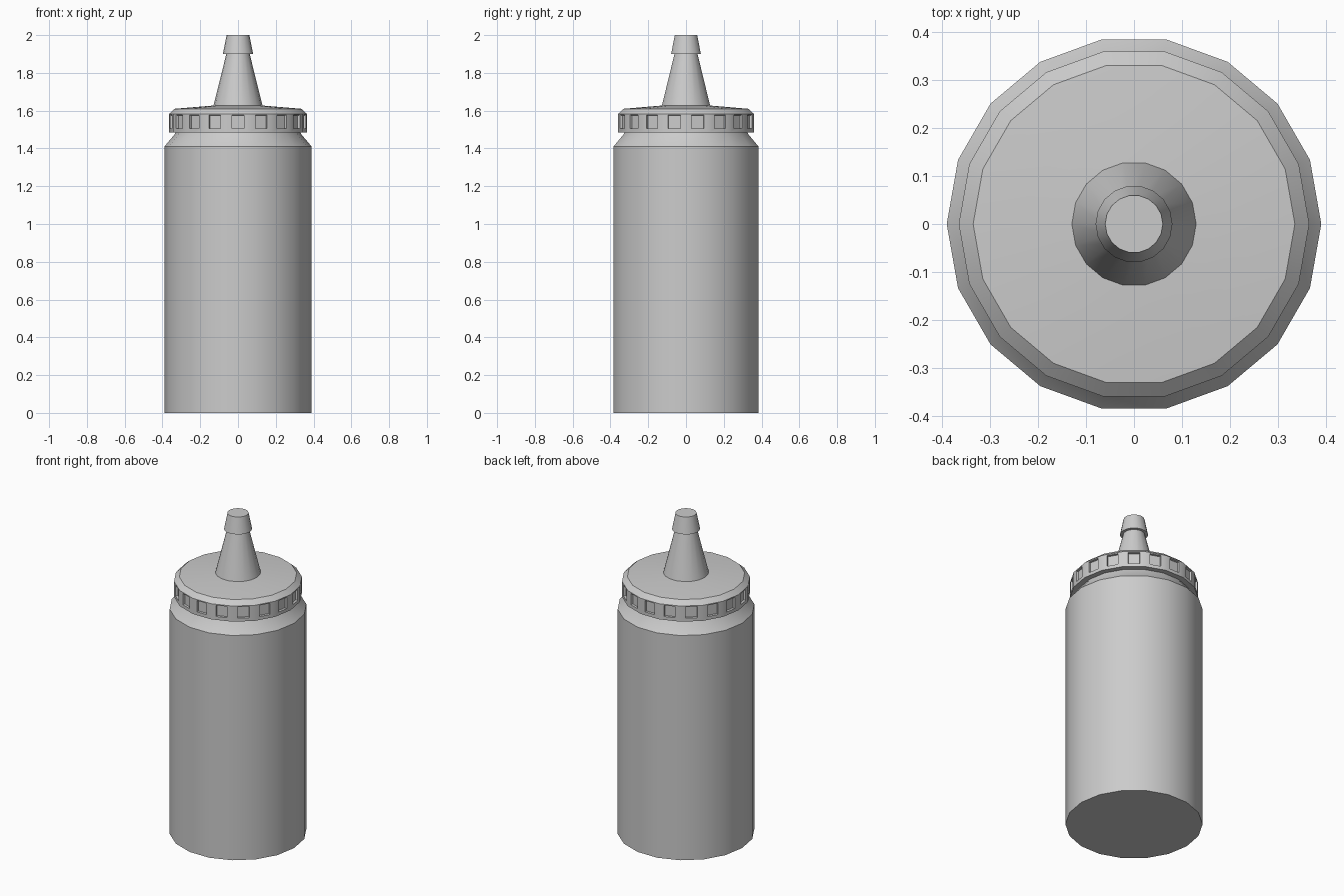
import bpy, bmesh, math
from mathutils import Vector

if "Cube" in bpy.data.objects:
    bpy.data.objects.remove(bpy.data.objects["Cube"])

SIDES = 18


def lathe(name, profile, slots=None):
    """Revolve (radius, z) points, closing both ends with flat caps."""
    bm = bmesh.new()
    rings = [[bm.verts.new((r * math.cos(2 * math.pi * i / SIDES),
                            r * math.sin(2 * math.pi * i / SIDES), z))
              for i in range(SIDES)] for r, z in profile]
    rows = []
    for lo, hi in zip(rings, rings[1:]):
        rows.append([bm.faces.new((lo[i], lo[(i + 1) % SIDES],
                                   hi[(i + 1) % SIDES], hi[i])) for i in range(SIDES)])
    bm.faces.new(rings[0][::-1])
    bm.faces.new(rings[-1])
    bm.normal_update()
    if slots is not None:
        cut_slots(bm, rows[slots])
    me = bpy.data.meshes.new(name)
    bm.to_mesh(me)
    bm.free()
    ob = bpy.data.objects.new(name, me)
    bpy.context.collection.objects.link(ob)
    bpy.ops.object.select_all(action='DESELECT')
    ob.select_set(True)
    bpy.context.view_layer.objects.active = ob
    bpy.ops.object.shade_smooth_by_angle(angle=math.radians(25))
    return ob


def cut_slots(bm, faces):
    """One recessed grip slot in each side face."""
    bmesh.ops.inset_individual(bm, faces=faces, thickness=0.01)
    for f in faces:
        c = f.calc_center_median()
        side = Vector((-c.y, c.x, 0)).normalized()
        for v in f.verts:
            d = v.co - c
            v.co = c + side * math.copysign(0.033, d.dot(side))
            v.co.z = 1.576 if d.z > 0 else 1.506
    bm.normal_update()
    bmesh.ops.inset_individual(bm, faces=faces, thickness=0.001, depth=-0.014)


# Bottle with sloping shoulder and short neck
lathe("bottle_body", [(0.39, 0), (0.39, 1.41), (0.335, 1.475), (0.325, 1.50)])

# Screw cap with grip slots, bevelled rim and shallow conical top
lathe("screw_cap", [(0.365, 1.485), (0.365, 1.583), (0.335, 1.61), (0.12, 1.628)], slots=0)

# Tapered nozzle and flared tip
lathe("nozzle", [(0.13, 1.625), (0.062, 1.90), (0.08, 1.90), (0.06, 2.0)])
